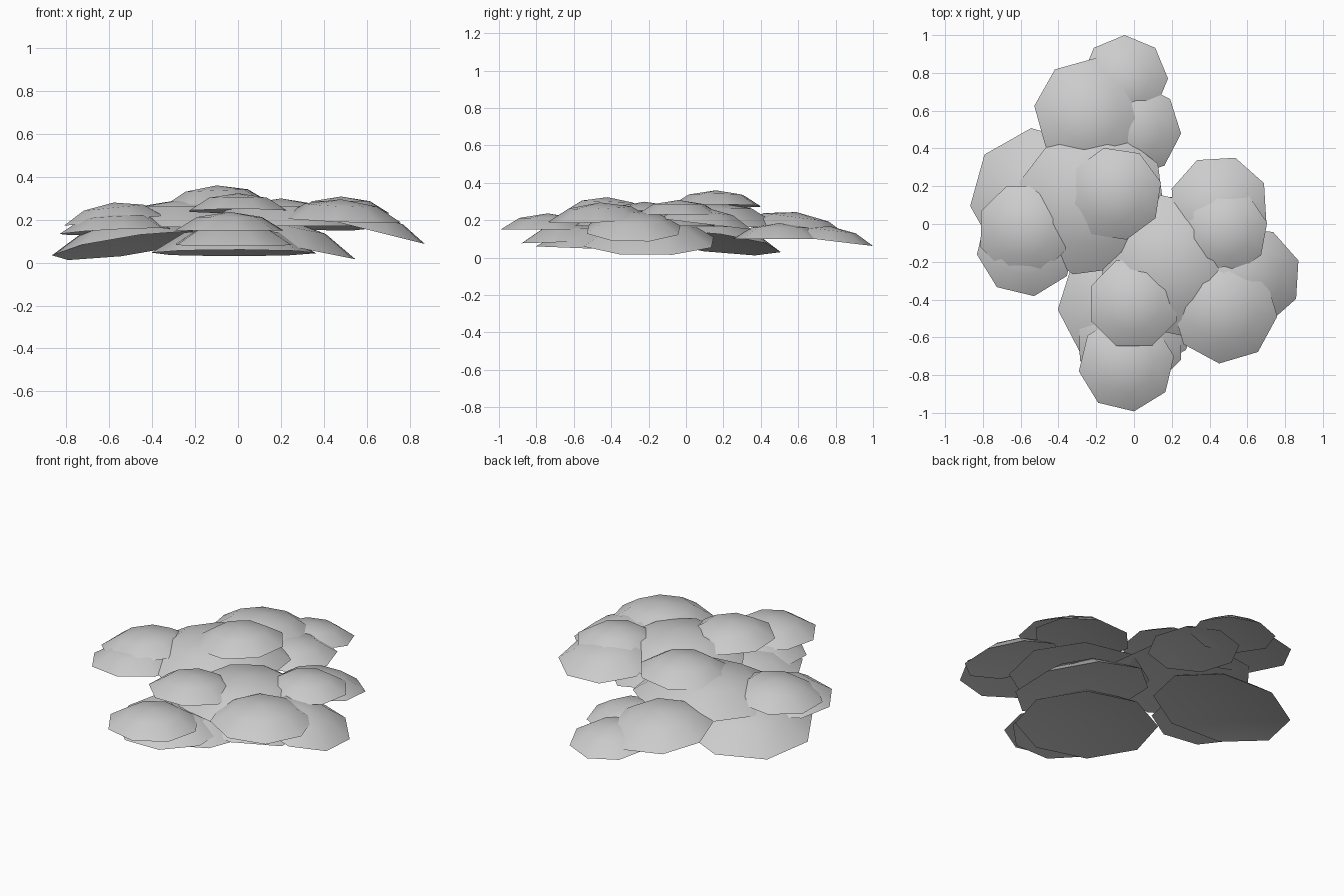
import bpy
import bmesh
from math import cos, sin, radians, tau

# Remove the default cube only
cube = bpy.data.objects.get("Cube")
if cube:
    bpy.data.objects.remove(cube, do_unlink=True)

# One plain grey material
grey = bpy.data.materials.new("light grey")
grey.use_nodes = True
grey.diffuse_color = (0.6, 0.6, 0.6, 1)
grey.node_tree.nodes["Principled BSDF"].inputs["Base Color"].default_value = grey.diffuse_color

SIDES = 8
RINGS = ((1.0, 0.0), (0.6, 0.72))  # radius share, height share
RISE = 0.34                        # dome height relative to its radius
HOLLOW = 0.4                       # underside hollow relative to the height


def cap(name, x, y, z, radius, slope_x=0.0, slope_y=0.0, turn=0):
    """Shallow, tilted dome with a slightly hollow underside."""
    bm = bmesh.new()
    height = radius * RISE

    def point(px, py, lift):
        return bm.verts.new((px, py, height * lift + slope_x * px + slope_y * py))

    rings = []
    for share, lift in RINGS:
        ring = []
        for i in range(SIDES):
            angle = radians(turn) + tau * i / SIDES
            reach = radius * share
            ring.append(point(reach * cos(angle), reach * sin(angle), lift))
        rings.append(ring)
    apex = point(0, 0, 1)
    hollow = point(0, 0, HOLLOW)

    rim, mid = rings
    for i in range(SIDES):
        j = (i + 1) % SIDES
        bm.faces.new((rim[i], rim[j], mid[j], mid[i]))
        bm.faces.new((mid[i], mid[j], apex))
        bm.faces.new((rim[j], rim[i], hollow))
        bm.edges.get((rim[i], rim[j])).smooth = False
    for face in bm.faces:
        face.smooth = True

    mesh = bpy.data.meshes.new(name)
    bm.to_mesh(mesh)
    bm.free()
    mesh.materials.append(grey)
    obj = bpy.data.objects.new(name, mesh)
    obj.location = (x, y, z)
    bpy.context.collection.objects.link(obj)


# Broad lower caps that carry the clumps
cap("front_base_cap", -0.02, -0.42, 0.045, 0.385, slope_y=-0.04, turn=5)
cap("left_base_cap", 0.2, -0.2, 0.085, 0.37, slope_x=-0.2, turn=20)
cap("right_base_cap", -0.5, 0.14, 0.08, 0.37, slope_x=0.14, slope_y=-0.12, turn=7)
cap("left_broad_cap", 0.2, -0.22, 0.17, 0.38, turn=10)
cap("right_broad_cap", -0.22, 0.12, 0.165, 0.4, turn=30)

# Caps at the back
cap("back_middle_cap", -0.24, 0.59, 0.145, 0.29, slope_y=-0.13, turn=38)
cap("back_tip_cap", -0.05, 0.77, 0.09, 0.23, slope_y=-0.12)
cap("back_left_cap", 0, 0.5, 0.1, 0.25, turn=40)

# Caps on the right
cap("right_under_cap", -0.57, -0.12, 0.145, 0.265, slope_x=0.05, slope_y=-0.04, turn=9)
cap("right_upper_cap", -0.58, -0.03, 0.195, 0.25, slope_x=0.1, turn=22)

# Caps on the left
cap("left_outer_cap", 0.62, -0.28, 0.15, 0.265, slope_x=-0.25, turn=19)
cap("left_front_cap", 0.48, -0.46, 0.2, 0.28, slope_x=-0.04, slope_y=0.04, turn=39)
cap("left_back_cap", 0.45, 0.1, 0.18, 0.265, slope_y=-0.12, turn=26)
cap("left_upper_cap", 0.48, -0.04, 0.23, 0.23, turn=12)

# Caps at the front
cap("front_low_cap", -0.02, -0.61, 0.085, 0.29, slope_y=0.03, turn=23)
cap("front_tip_cap", -0.04, -0.74, 0.15, 0.255, turn=9)
cap("front_upper_cap", 0, -0.42, 0.24, 0.245, slope_y=-0.04, turn=23)

# Crown
cap("crown_cap", -0.1, 0.16, 0.275, 0.25, slope_x=0.04, turn=14)
